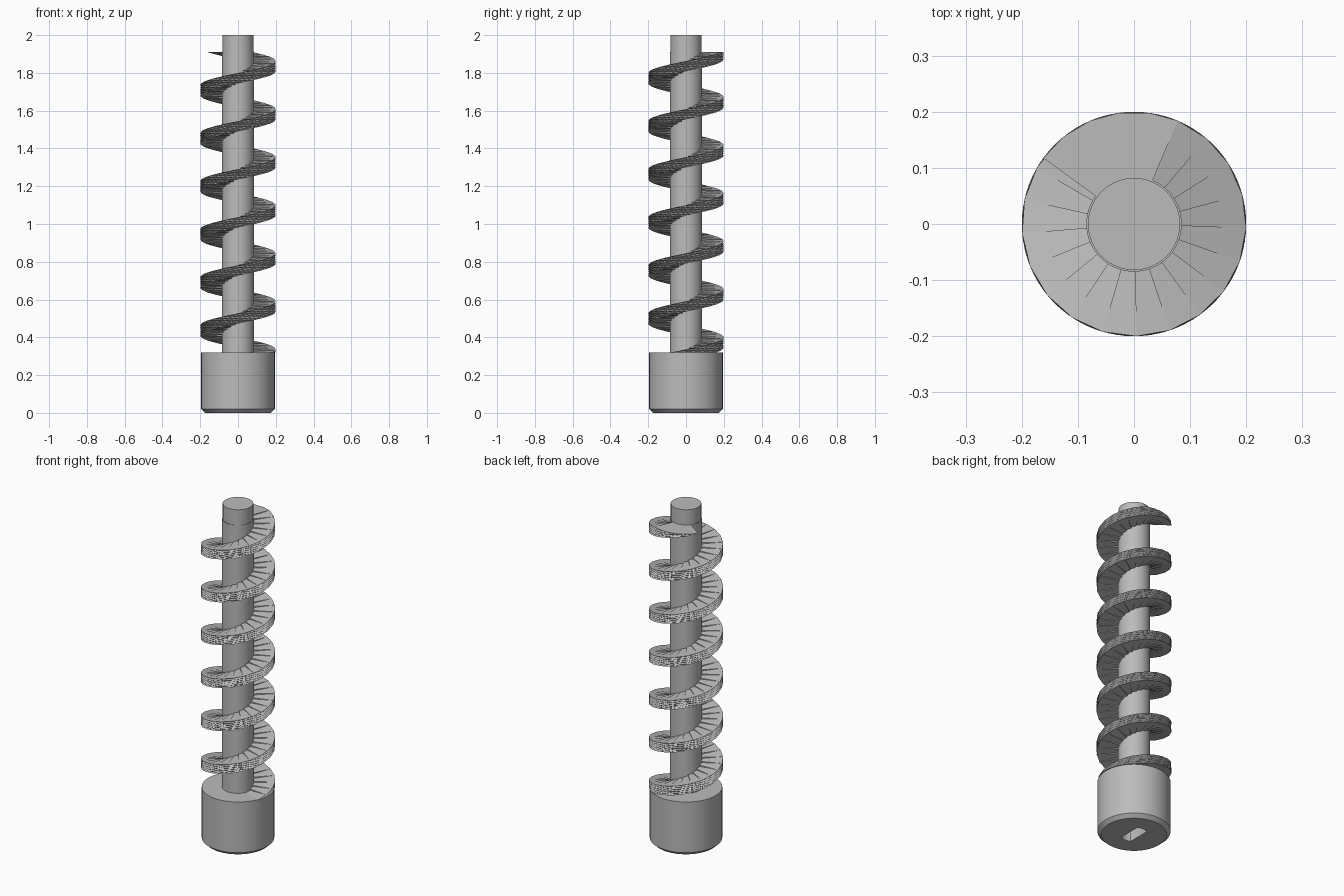
import bpy
import bmesh
from math import cos, sin, pi, radians

cube = bpy.data.objects.get("Cube")
if cube:
    bpy.data.objects.remove(cube, do_unlink=True)

grey = bpy.data.materials.new("light_grey")
grey.use_nodes = True
GREY = (0.5, 0.5, 0.5, 1)
grey.diffuse_color = GREY
grey.node_tree.nodes["Principled BSDF"].inputs["Base Color"].default_value = GREY


def finish(name, bm):
    bmesh.ops.recalc_face_normals(bm, faces=bm.faces[:])
    mesh = bpy.data.meshes.new(name)
    bm.to_mesh(mesh)
    bm.free()
    mesh.materials.append(grey)
    obj = bpy.data.objects.new(name, mesh)
    bpy.context.collection.objects.link(obj)
    return obj


def smooth(obj, degrees=30):
    bpy.ops.object.select_all(action="DESELECT")
    obj.select_set(True)
    bpy.context.view_layer.objects.active = obj
    bpy.ops.object.shade_smooth_by_angle(angle=radians(degrees))


def stack(name, rings):
    """Closed solid through equal-sized rings of points."""
    bm = bmesh.new()
    loops = [[bm.verts.new(p) for p in ring] for ring in rings]
    n = len(loops[0])
    for low, high in zip(loops, loops[1:]):
        for i in range(n):
            j = (i + 1) % n
            bm.faces.new((low[i], low[j], high[j], high[i]))
    bm.faces.new(loops[0])
    bm.faces.new(loops[-1])
    return finish(name, bm)


def circle(r, z, limit=1.0, n=72):
    """Circle whose x can be limited to give two flats."""
    pts = []
    for i in range(n):
        a = 2 * pi * i / n
        pts.append((max(-limit, min(limit, r * cos(a))), r * sin(a), z))
    return pts


# Hub with chamfered bottom rim
HUB_TOP, THREAD_TOP = 0.32, 1.91
hub = stack("drive_hub", [circle(0.174, 0), circle(0.195, 0.02), circle(0.195, HUB_TOP)])

# Drive socket with two flats, cut into the underside
cutter = stack("socket_cutter", [
    [(max(-0.033, min(0.033, x)), y, z) for x, y, z in circle(0.075, z)]
    for z in (-0.05, 0.2)])
bm = bmesh.new()
bm.from_mesh(cutter.data)
bmesh.ops.dissolve_limit(bm, angle_limit=0.01, verts=bm.verts[:], edges=bm.edges[:])
bm.to_mesh(cutter.data)
bm.free()
cut = hub.modifiers.new("socket", "BOOLEAN")
cut.operation = "DIFFERENCE"
cut.solver = "EXACT"
cut.object = cutter
bpy.context.view_layer.objects.active = hub
bpy.ops.object.modifier_apply(modifier=cut.name)
bpy.data.objects.remove(cutter, do_unlink=True)
smooth(hub)

# Core inside the thread, and the slightly thinner rod end above it
smooth(stack("core_shaft", [circle(0.085, HUB_TOP - 0.02), circle(0.085, THREAD_TOP)]))
smooth(stack("rod_end", [circle(0.082, THREAD_TOP - 0.02), circle(0.082, 2)]))

# Screw thread: a pie sector twisted upward, triangulated across the rim
SLICES, ARC, RADIUS = 130, 5, 0.2
START, SWEEP, TWIST = radians(-23), radians(77), radians(2250)
bm = bmesh.new()
rings = []
for k in range(SLICES + 1):
    t = k / SLICES
    z = HUB_TOP + (THREAD_TOP - HUB_TOP) * t
    ring = [bm.verts.new((0, 0, z))]
    for i in range(ARC + 1):
        a = START + SWEEP * i / ARC + TWIST * t
        ring.append(bm.verts.new((RADIUS * cos(a), RADIUS * sin(a), z)))
    rings.append(ring)
for low, high in zip(rings, rings[1:]):
    for i in range(len(low)):
        j = (i + 1) % len(low)
        bm.faces.new((low[i], low[j], high[j]))
        bm.faces.new((low[i], high[j], high[i]))
bm.faces.new(rings[0])
bm.faces.new(rings[-1])
smooth(finish("screw_thread", bm), 20)
